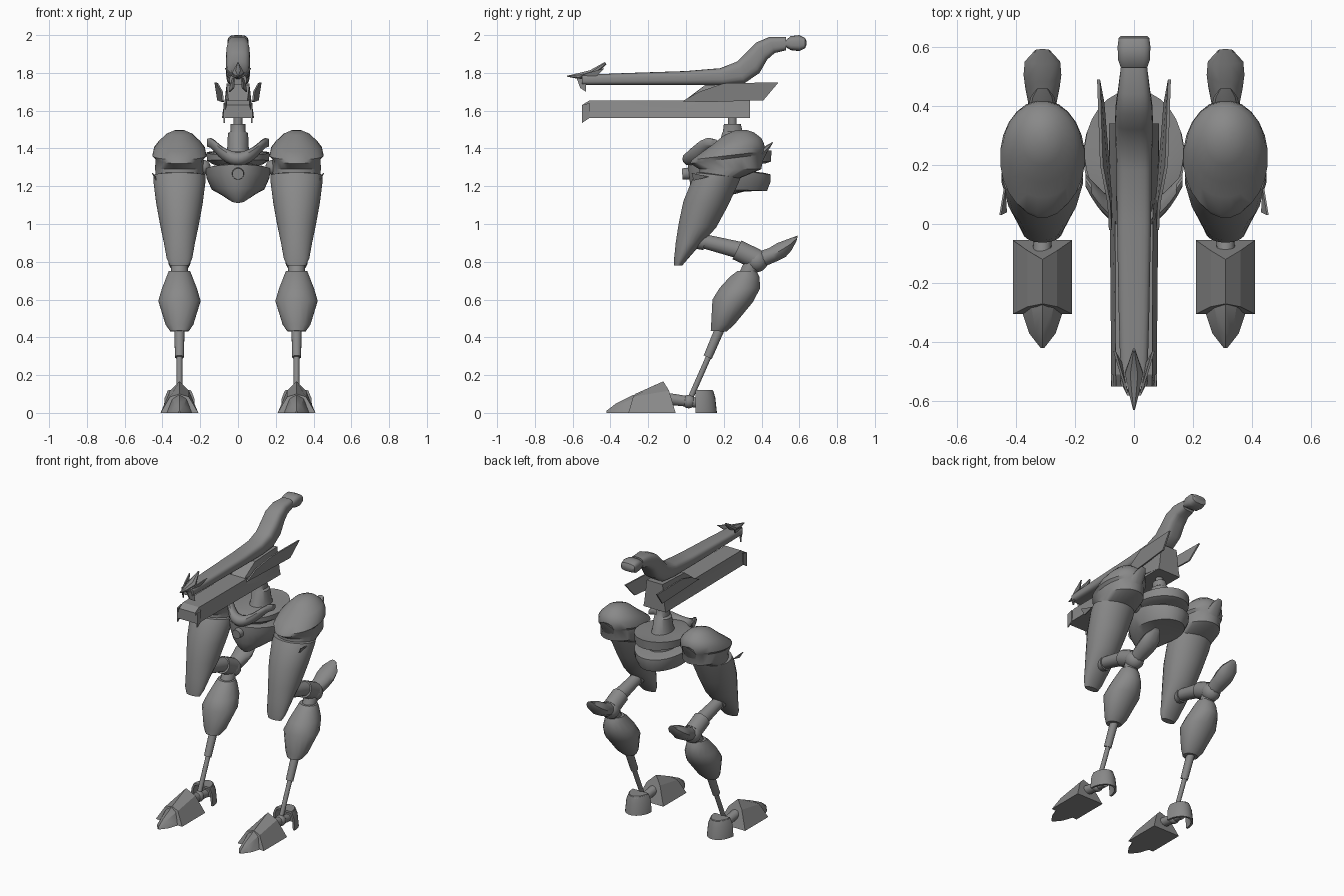
import bpy, bmesh, math
from mathutils import Vector

grey = bpy.data.materials.new("plain grey")
grey.diffuse_color = (0.25, 0.25, 0.25, 1)
LEG = 0.31


def finish(name, bm, mirror=False, angle=35):
    bmesh.ops.recalc_face_normals(bm, faces=bm.faces[:])
    me = bpy.data.meshes.new(name)
    bm.to_mesh(me)
    bm.free()
    me.materials.append(grey)
    me.polygons.foreach_set("use_smooth", [True] * len(me.polygons))
    me.set_sharp_from_angle(angle=math.radians(angle))
    ob = bpy.data.objects.new(name, me)
    bpy.context.collection.objects.link(ob)
    if mirror:
        ob.modifiers.new("mirror", "MIRROR").use_mirror_merge = False
    return ob


def skin(name, rings, mirror=False, angle=35):
    """Join rings of points into a closed skin."""
    bm = bmesh.new()
    vs = [[bm.verts.new(p) for p in r] for r in rings]
    n = len(vs[0])
    for a, b in zip(vs, vs[1:]):
        for i in range(n):
            j = (i + 1) % n
            bm.faces.new((a[i], a[j], b[j], b[i]))
    bm.faces.new(vs[0])
    bm.faces.new(vs[-1])
    return finish(name, bm, mirror, angle)


def loft(name, x, sections, mirror=False, n=20, power=1.0, angle=35):
    """Sections (y0, z0, y1, z1, half width): ovals spanning two side-view points."""
    rings = []
    for y0, z0, y1, z1, w in sections:
        ring = []
        for i in range(n):
            t = math.tau * (i + 0.5) / n
            c, s = math.cos(t), math.sin(t)
            u = math.copysign(abs(c) ** power, c) * 0.5 + 0.5
            v = math.copysign(abs(s) ** power, s)
            ring.append((x + w * v, y0 + (y1 - y0) * u, z0 + (z1 - z0) * u))
        rings.append(ring)
    return skin(name, rings, mirror, angle)


def rod(name, x, a, b, r0, r1, mirror=True, n=14):
    """Round bar between two side-view points."""
    d = (Vector(b) - Vector(a)).normalized()
    secs = [(p[0] - d.y * r, p[1] + d.x * r, p[0] + d.y * r, p[1] - d.x * r, r)
            for p, r in ((a, r0), (b, r1))]
    return loft(name, x, secs, mirror, n)


def ball(name, loc, r, mirror=True):
    bm = bmesh.new()
    bmesh.ops.create_uvsphere(bm, u_segments=16, v_segments=10, radius=r)
    bmesh.ops.translate(bm, verts=bm.verts[:], vec=loc)
    return finish(name, bm, mirror)


def plate(name, outline, thick, mirror=True):
    """Thin plate from (x, y, z) points, thickened along x."""
    return skin(name, [outline, [(x + thick, y, z) for x, y, z in outline]], mirror)


# Long upper beam with raised tail and rounded end
loft("upper_beam", 0, [
    (-0.55, 1.79, -0.55, 1.735, 0.045), (-0.3, 1.80, -0.3, 1.735, 0.052),
    (0.0, 1.81, 0.0, 1.735, 0.058), (0.18, 1.825, 0.2, 1.735, 0.06),
    (0.27, 1.86, 0.31, 1.745, 0.063), (0.32, 1.91, 0.39, 1.80, 0.064),
    (0.37, 1.96, 0.43, 1.87, 0.062), (0.44, 1.99, 0.47, 1.905, 0.054),
    (0.53, 1.99, 0.53, 1.92, 0.045)], power=0.6)
loft("tail_knob", 0, [
    (0.53, 1.975, 0.53, 1.935, 0.045), (0.555, 1.995, 0.555, 1.92, 0.054),
    (0.60, 2.0, 0.60, 1.915, 0.056), (0.63, 1.985, 0.63, 1.93, 0.052),
    (0.637, 1.97, 0.637, 1.945, 0.045)], power=0.6)

# Nose ornament: long spike, crest and swept side blades
loft("nose_spike", 0, [
    (-0.63, 1.785, -0.63, 1.78, 0.003), (-0.57, 1.80, -0.56, 1.765, 0.02),
    (-0.51, 1.815, -0.5, 1.77, 0.033), (-0.43, 1.858, -0.42, 1.845, 0.004)], n=8)
plate("nose_side_blade", [(0.02, -0.57, 1.78), (0.035, -0.52, 1.80),
                          (0.062, -0.43, 1.825), (0.04, -0.47, 1.785)], 0.008)
plate("nose_lower_blade", [(0.015, -0.58, 1.775), (0.03, -0.53, 1.765),
                           (0.04, -0.53, 1.70), (0.02, -0.56, 1.72)], 0.008)

# Lower beam, wider at its base
def trapezoid(y, z0, z1, w0, w1):
    return [(-w0, y, z0), (w0, y, z0), (w0 - 0.008, y, z0 + 0.04),
            (w1, y, z1), (-w1, y, z1), (-w0 + 0.008, y, z0 + 0.04)]

skin("lower_beam", [trapezoid(-0.55, 1.56, 1.63, 0.077, 0.06),
                    trapezoid(-0.51, 1.56, 1.655, 0.077, 0.062),
                    trapezoid(0.34, 1.56, 1.655, 0.085, 0.065)], angle=20)
plate("lower_beam_lip", [(0.068, -0.55, 1.63), (0.07, -0.55, 1.535),
                         (0.07, -0.51, 1.562), (0.07, -0.51, 1.64)], 0.008)
skin("rear_housing", [trapezoid(0.0, 1.62, 1.655, 0.07, 0.05),
                      trapezoid(0.1, 1.60, 1.735, 0.08, 0.06),
                      trapezoid(0.34, 1.56, 1.745, 0.085, 0.06)], angle=20)
plate("side_fin", [(0.075, -0.02, 1.65), (0.08, 0.07, 1.70), (0.105, 0.2, 1.745),
                   (0.115, 0.49, 1.75), (0.10, 0.41, 1.655), (0.075, 0.1, 1.645)], 0.01)

# Neck post and stepped collar
rod("neck_post", 0, (0.245, 1.42), (0.245, 1.57), 0.024, 0.024, False)
loft("neck_collar", 0, [
    (0.14, 1.35, 0.36, 1.35, 0.075), (0.17, 1.40, 0.33, 1.40, 0.058),
    (0.19, 1.48, 0.31, 1.48, 0.054), (0.195, 1.49, 0.30, 1.49, 0.04),
    (0.20, 1.53, 0.29, 1.53, 0.04)])

# Pelvis: deep bowl, upper disc, front pad and core
loft("pelvis_bowl", 0, [
    (0.07, 1.112, 0.19, 1.14, 0.04), (0.045, 1.14, 0.32, 1.175, 0.09),
    (0.025, 1.19, 0.43, 1.175, 0.14), (0.01, 1.27, 0.45, 1.225, 0.168),
    (0.01, 1.315, 0.45, 1.262, 0.172), (0.04, 1.32, 0.42, 1.27, 0.15)], n=28)
loft("pelvis_core", 0, [(0.09, 1.25, 0.36, 1.25, 0.10), (0.09, 1.37, 0.36, 1.37, 0.10)])
loft("pelvis_disc", 0, [
    (0.06, 1.31, 0.42, 1.32, 0.13), (0.03, 1.34, 0.45, 1.33, 0.165),
    (0.03, 1.365, 0.455, 1.39, 0.168), (0.10, 1.385, 0.40, 1.385, 0.12)], n=28)
rings = []
for i in range(17):
    s = i / 8 - 1
    cx, cy, cz = 0.165 * s, 0.02 + 0.13 * s * s, 1.345 + 0.085 * min(1, abs(s) * 1.2) ** 2
    r = 0.036 * (1 - 0.45 * abs(s) ** 4)
    rings.append([(cx, cy + 1.1 * r * math.cos(math.tau * k / 12),
                   cz + r * math.sin(math.tau * k / 12)) for k in range(12)])
skin("pelvis_front_pad", rings)
rod("front_stud", 0, (-0.02, 1.265), (0.06, 1.27), 0.03, 0.035, False)
ball("hip_joint", (0.185, 0.23, 1.30), 0.04)

# Hip armour cap and long tapered thigh shell
loft("hip_cap", LEG, [
    (0.07, 1.23, 0.28, 1.24, 0.122), (0.07, 1.29, 0.40, 1.29, 0.13),
    (0.02, 1.32, 0.415, 1.37, 0.128), (0.03, 1.34, 0.42, 1.385, 0.144),
    (0.09, 1.385, 0.415, 1.425, 0.135), (0.14, 1.42, 0.40, 1.455, 0.11),
    (0.20, 1.47, 0.36, 1.485, 0.068), (0.26, 1.495, 0.32, 1.498, 0.025)], True, 24)
loft("hip_back_spur", LEG, [
    (0.38, 1.39, 0.40, 1.32, 0.05), (0.43, 1.42, 0.43, 1.38, 0.04),
    (0.46, 1.435, 0.455, 1.42, 0.02)], True, 10)
loft("thigh_shell", LEG, [
    (-0.063, 0.78, -0.02, 0.78, 0.05), (-0.063, 0.82, 0.01, 0.815, 0.068),
    (-0.055, 0.90, 0.085, 0.90, 0.083), (-0.04, 1.0, 0.16, 0.98, 0.102),
    (-0.015, 1.12, 0.225, 1.10, 0.124), (0.03, 1.23, 0.28, 1.22, 0.139),
    (0.055, 1.272, 0.29, 1.245, 0.138), (0.08, 1.275, 0.27, 1.25, 0.11)], True, 24)
plate("thigh_spike", [(LEG + s, y, z) for s, y, z in
                      ((0.12, 0.04, 1.23), (0.14, 0.03, 1.27), (0.125, 0.12, 1.25))], 0.006)

# Rear-facing link, knee and elbow fin
rod("knee_link", LEG, (0.03, 0.925), (0.28, 0.862), 0.036, 0.046)
rod("knee_link_sleeve", LEG, (0.27, 0.863), (0.37, 0.815), 0.056, 0.056)
rod("link_pin", LEG, (0.045, 0.915), (0.10, 0.905), 0.045, 0.045)
ball("knee_joint", (LEG, 0.375, 0.805), 0.06)
loft("knee_fin", LEG, [
    (0.38, 0.855, 0.41, 0.77, 0.045), (0.44, 0.875, 0.48, 0.80, 0.058),
    (0.48, 0.90, 0.53, 0.825, 0.064), (0.54, 0.922, 0.56, 0.86, 0.06),
    (0.592, 0.94, 0.585, 0.91, 0.025)], True, 10, angle=45)

# Diamond-shaped shin armour and piston
loft("shin_armour", LEG, [
    (0.13, 0.435, 0.215, 0.43, 0.05), (0.132, 0.47, 0.255, 0.465, 0.075),
    (0.138, 0.60, 0.355, 0.585, 0.114), (0.175, 0.66, 0.395, 0.66, 0.094),
    (0.23, 0.72, 0.39, 0.72, 0.07), (0.27, 0.75, 0.375, 0.75, 0.058)], True, 16)
rod("shin_neck", LEG, (0.325, 0.73), (0.36, 0.81), 0.045, 0.045)
rod("piston_sleeve", LEG, (0.19, 0.47), (0.115, 0.295), 0.027, 0.024)
rod("piston_rod", LEG, (0.13, 0.32), (0.015, 0.06), 0.015, 0.015)

# Foot: bridge bar, pointed toe core, tent-shaped toe guard
rod("foot_bridge", LEG, (-0.1, 0.075), (0.09, 0.05), 0.032, 0.026)
ball("ankle_joint", (LEG, 0.015, 0.06), 0.036)

def tent(y, w, h, ys, ytop, shoulder):
    return [(LEG + a, b, c) for a, b, c in (
        (-w, y, 0), (w, y, 0), (0.5 * w, ys, shoulder), (0, ytop, h), (-0.5 * w, ys, shoulder))]

skin("toe_core", [tent(-0.42, 0.006, 0.012, -0.42, -0.42, 0.008),
                  tent(-0.37, 0.045, 0.05, -0.37, -0.37, 0.038),
                  tent(-0.28, 0.075, 0.095, -0.28, -0.28, 0.075),
                  tent(-0.10, 0.07, 0.12, -0.10, -0.10, 0.08)], True, 25)
skin("toe_guard", [tent(-0.305, 0.10, 0.10, -0.28, -0.27, 0.085),
                   tent(-0.055, 0.10, 0.167, -0.09, -0.12, 0.118)], True, 20)

# Heel cuff: half cone open to the front and below
def arc(rx, ry, z):
    pts = [(math.cos(math.pi * k / 14), math.sin(math.pi * k / 14)) for k in range(15)]
    return ([(LEG + rx * c, 0.05 + ry * s, z) for c, s in pts]
            + [(LEG + (rx - 0.014) * c, 0.05 + (ry - 0.014) * s, z) for c, s in pts[::-1]])

skin("heel_cuff", [arc(0.085, 0.114, 0.0), arc(0.078, 0.105, 0.08), arc(0.062, 0.094, 0.118)], True)
skin("heel_top", [[p for p in arc(r, r2, z)[:15]] for r, r2, z in
                  ((0.066, 0.097, 0.108), (0.058, 0.088, 0.122))], True)
